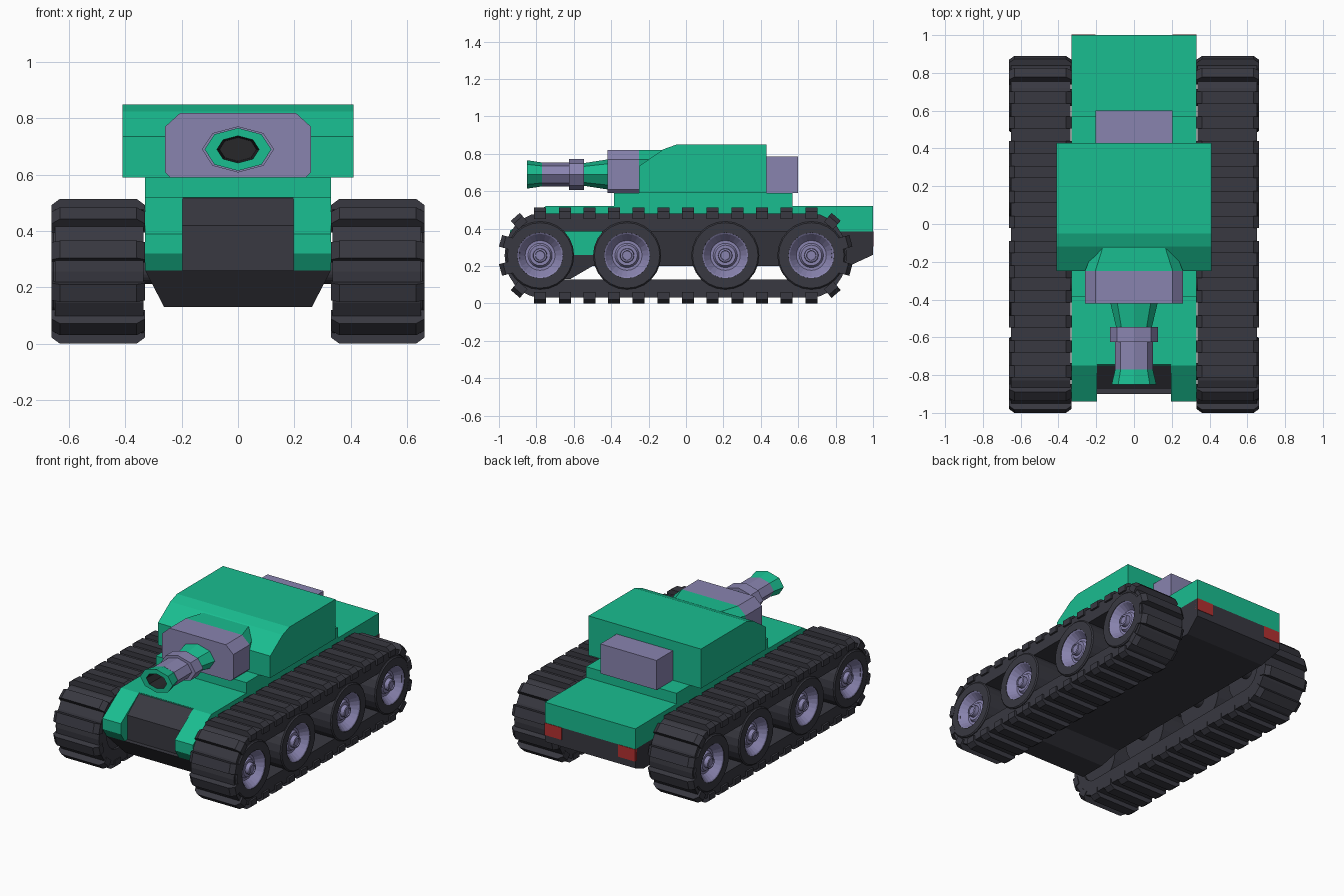
import bpy, bmesh
from math import sin, cos, pi, atan2
from mathutils import Matrix, Vector

if "Cube" in bpy.data.objects:
    bpy.data.objects.remove(bpy.data.objects["Cube"])


def mat(name, rgb):
    m = bpy.data.materials.new(name)
    m.diffuse_color = (*rgb, 1)
    m.use_nodes = True
    m.node_tree.nodes["Principled BSDF"].inputs["Base Color"].default_value = m.diffuse_color
    return m


GREEN = mat("green", (0.01, 0.51, 0.28))
DARK = mat("dark", (0.04, 0.04, 0.052))
BLACK = mat("black", (0.02, 0.02, 0.023))
LILAC = mat("lilac", (0.25, 0.23, 0.43))
RED = mat("red", (0.45, 0.03, 0.03))


def finish(bm, name, material, mirror=False):
    bmesh.ops.recalc_face_normals(bm, faces=bm.faces)
    me = bpy.data.meshes.new(name)
    bm.to_mesh(me)
    bm.free()
    me.materials.append(material)
    ob = bpy.data.objects.new(name, me)
    bpy.context.collection.objects.link(ob)
    if mirror:
        ob.modifiers.new("mirror", 'MIRROR')
    return ob


def extrude(bm, a, b):
    """Solid between two matching outlines."""
    va, vb = [bm.verts.new(p) for p in a], [bm.verts.new(p) for p in b]
    n = len(va)
    bm.faces.new(va)
    bm.faces.new(vb[::-1])
    for i in range(n):
        j = (i + 1) % n
        bm.faces.new((va[i], vb[i], vb[j], va[j]))


def prism(name, material, yz, x0, x1, mirror=False):
    bm = bmesh.new()
    extrude(bm, [(x0, y, z) for y, z in yz], [(x1, y, z) for y, z in yz])
    return finish(bm, name, material, mirror)


def box(name, material, x0, x1, y0, y1, z0, z1, mirror=False):
    return prism(name, material, [(y0, z0), (y1, z0), (y1, z1), (y0, z1)], x0, x1, mirror)


def lathe(bm, profile, n, place):
    """Revolve (along, radius) points; radius 0 makes a pole."""
    rings = []
    for a, r in profile:
        k = n if r else 1
        rings.append([bm.verts.new(place(a, r * cos(2 * pi * i / n), r * sin(2 * pi * i / n)))
                      for i in range(k)])
    for p, q in zip(rings, rings[1:]):
        for i in range(n):
            j = (i + 1) % n
            f = [p[i % len(p)], p[j % len(p)], q[j % len(q)], q[i % len(q)]]
            bm.faces.new(list(dict.fromkeys(f)))


# hull: lower tub with sides tapering inwards below z = 0.26
tub = prism("lower_hull", BLACK, [(-.90, .26), (-.80, .13), (-.62, .13), (-.50, .20), (.87, .20),
            (1.0, .26), (1.0, .385), (-.45, .385), (-.45, .26)], -.33, .33)
tub.data.materials[0] = DARK
for v in tub.data.vertices:
    if v.co.z < .26:
        v.co.x *= (.33 - (.26 - v.co.z) * .52) / .33
box("upper_deck", GREEN, -.33, .33, -.75, 1.0, .385, .52)
prism("nose_cheek", GREEN, [(-.75, .52), (-.94, .39), (-.94, .32), (-.90, .26), (-.45, .26),
      (-.45, .385), (-.75, .385)], .197, .33, True)
prism("nose_plate", DARK, [(-.745, .521), (-.87, .42), (-.87, .25), (-.82, .19), (-.6, .19),
      (-.6, .45)], -.197, .197)
box("tail_light", RED, .205, .33, .98, 1.003, .305, .385, True)

# turret
box("turret_base", GREEN, -.33, .33, -.385, .57, .52, .59)
prism("turret", GREEN, [(-.25, .59), (-.25, .735), (-.12, .825), (-.05, .85), (.43, .85),
      (.43, .59)], -.41, .41)
box("turret_rear_box", LILAC, -.205, .205, .43, .60, .59, .785)

# gun mantlet: same chamfered outline, lilac front and green rear
outline = [(-.24, .59), (.24, .59), (.26, .61), (.26, .77), (.205, .82), (-.205, .82),
           (-.26, .77), (-.26, .61)]
for name, m, y0, y1, s in (("mantlet_front", LILAC, -.42, -.25, 1), ("mantlet_rear", GREEN, -.25, -.12, .8)):
    bm = bmesh.new()
    extrude(bm, [(x, y0, z) for x, z in outline], [(x * s, y1, z) for x, z in outline])
    finish(bm, name, m)


# eight-sided gun barrel, wider than tall
def gun(name, material, profile):
    bm = bmesh.new()
    lathe(bm, profile, 8, lambda a, u, v: (u * 1.56, a, .69 + v))
    finish(bm, name, material)


gun("barrel_root", GREEN, [(-.40, 0), (-.40, .08), (-.42, .08), (-.55, .06), (-.55, 0)])
gun("barrel_ring", LILAC, [(-.545, 0), (-.545, .082), (-.625, .082), (-.625, 0)])
gun("barrel_tube", LILAC, [(-.62, 0), (-.62, .065), (-.77, .065), (-.77, .047)])
gun("muzzle", GREEN, [(-.77, .047), (-.77, .064), (-.85, .076), (-.85, .048)])
gun("bore", BLACK, [(-.85, .048), (-.70, .042), (-.70, 0)])

# tracks: looped belt with elliptical ends
Y0, Y1, ZC = -.78, .67, .257


def loop(a, b, n=12):
    pts = [(Y1 + a * sin(pi * i / n), ZC + b * cos(pi * i / n)) for i in range(n + 1)]
    return pts + [(Y0 - a * sin(pi * i / n), ZC - b * cos(pi * i / n)) for i in range(n + 1)]


bm = bmesh.new()
loops = [[bm.verts.new((x, y, z)) for y, z in loop(a, b)]
         for x, a, b in ((.335, .19, .225), (.65, .19, .225), (.65, .11, .128), (.335, .11, .128))]
n = len(loops[0])
for k in range(4):
    p, q = loops[k], loops[(k + 1) % 4]
    for i in range(n):
        j = (i + 1) % n
        bm.faces.new((p[i], p[j], q[j], q[i]))
finish(bm, "track_belt", DARK, True)

# chamfered track lugs: 12 per run and 4 round each end
spots = []
for i in range(12):
    y = Y0 + (Y1 - Y0) * i / 11
    spots += [(y, ZC + .225, 0, 1), (y, ZC - .225, 0, -1)]
for i in range(1, 5):
    s, c = sin(pi * i / 5), cos(pi * i / 5)
    for yc, d in ((Y1, 1), (Y0, -1)):
        spots.append((yc + d * .19 * s, ZC + .225 * c, d * s / .19, c / .225))
section = [(.33, -.03), (.33, .01), (.36, .032), (.633, .032), (.663, .01), (.663, -.03)]
bm = bmesh.new()
for y, z, ny, nz in spots:
    m = Matrix.Translation((0, y, z)) @ Matrix.Rotation(-atan2(ny, nz), 4, 'X')
    extrude(bm, [m @ Vector((x, -.032, h)) for x, h in section],
            [m @ Vector((x, .032, h)) for x, h in section])
finish(bm, "track_lugs", DARK, True)

# road wheels: dark tyre, dished lilac rim and hub, axle
parts = (("wheel_tyres", DARK, [(.62, .118), (.662, .122), (.662, .175), (.655, .182), (.35, .182),
                                (.35, 0)]),
         ("wheel_rims", LILAC, [(.660, .123), (.655, .115), (.61, .08), (.61, .065), (.625, .055),
                                (.625, .038), (.652, .036), (.655, .026), (.648, .024), (.648, 0)]),
         ("wheel_axles", DARK, [(.24, 0), (.24, .045), (.36, .045), (.36, 0)]))
for name, m, profile in parts:
    bm = bmesh.new()
    for yw in (Y0, -.315, .21, Y1):
        lathe(bm, profile, 24, lambda a, u, v: (a, yw + u, ZC + v))
    finish(bm, name, m, True)
